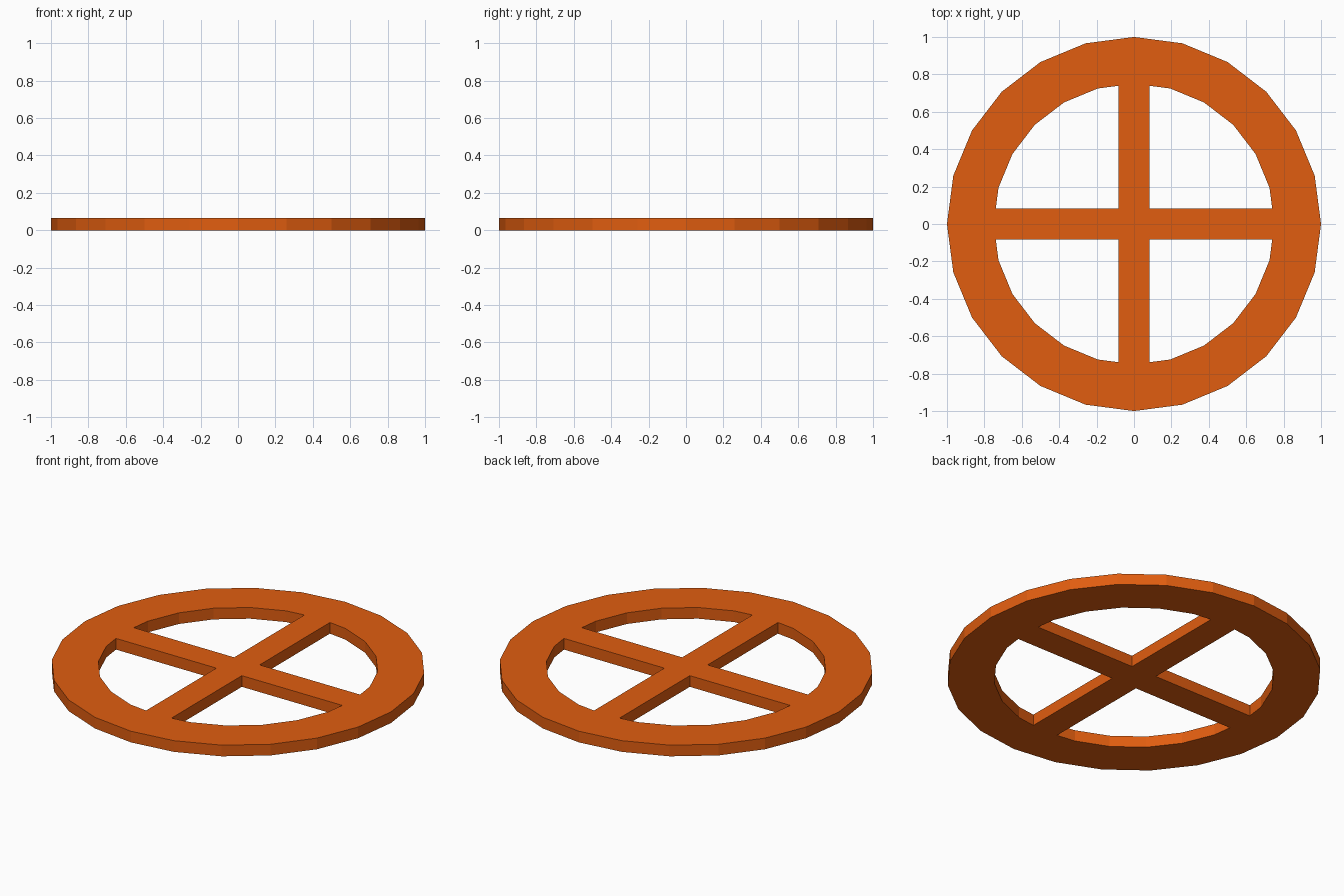
import bpy, bmesh
from math import sin, cos, pi

if "Cube" in bpy.data.objects:
    bpy.data.objects.remove(bpy.data.objects["Cube"])

SIDES, R_OUT, R_IN = 24, 1.0, 0.75
HALF_SPOKE, HEIGHT = 0.083, 0.066


def polar(r, i):
    a = 2 * pi * i / SIDES
    return (r * cos(a), r * sin(a))


def add_outline(curve, pts):
    s = curve.splines.new('POLY')
    s.points.add(len(pts) - 1)
    for p, (x, y) in zip(s.points, pts):
        p.co = (x, y, 0, 1)
    s.use_cyclic_u = True


# Flat profile: outer rim outline plus four quarter openings
curve = bpy.data.curves.new("wheel_profile", 'CURVE')
curve.dimensions = '2D'
curve.fill_mode = 'BOTH'
curve.extrude = HEIGHT / 2
add_outline(curve, [polar(R_OUT, i) for i in range(SIDES)])

# Where the spoke edge meets the first inner rim segment
x1, y1 = polar(R_IN, 1)
end = R_IN + (x1 - R_IN) * HALF_SPOKE / y1
quarter = ([(HALF_SPOKE, HALF_SPOKE), (end, HALF_SPOKE)]
           + [polar(R_IN, i) for i in range(1, SIDES // 4)]
           + [(HALF_SPOKE, end)])
for k in range(4):
    c, s = round(cos(k * pi / 2)), round(sin(k * pi / 2))
    add_outline(curve, [(c * x - s * y, s * x + c * y) for x, y in quarter])

# Turn the extruded profile into one clean closed mesh standing on the floor
temp = bpy.data.objects.new("profile_helper", curve)
bpy.context.collection.objects.link(temp)
deps = bpy.context.evaluated_depsgraph_get()
mesh = bpy.data.meshes.new_from_object(temp.evaluated_get(deps))
bpy.data.objects.remove(temp)
bm = bmesh.new()
bm.from_mesh(mesh)
bmesh.ops.remove_doubles(bm, verts=bm.verts, dist=1e-4)
bmesh.ops.translate(bm, verts=bm.verts, vec=(0, 0, HEIGHT / 2))
bmesh.ops.recalc_face_normals(bm, faces=bm.faces)
for f in bm.faces:
    f.smooth = False
bm.to_mesh(mesh)
bm.free()

wheel = bpy.data.objects.new("spoked_wheel", mesh)
bpy.context.collection.objects.link(wheel)

# Orange finish
mat = bpy.data.materials.new("orange")
mat.diffuse_color = (0.75, 0.11, 0.005, 1)
mat.use_nodes = True
mat.node_tree.nodes["Principled BSDF"].inputs["Base Color"].default_value = mat.diffuse_color
mesh.materials.clear()
mesh.materials.append(mat)
